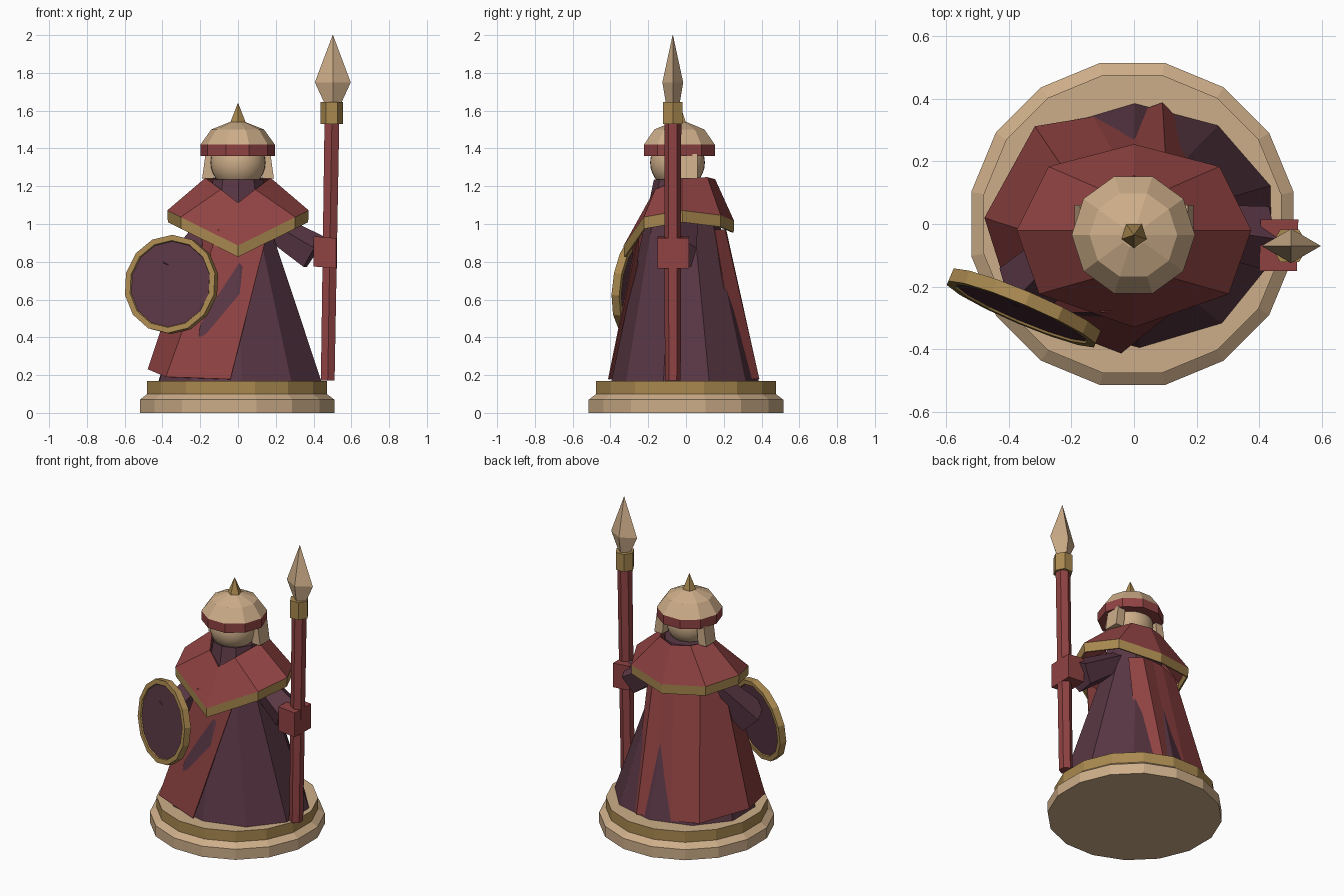
import bpy, bmesh
from math import cos, sin, pi, radians
from mathutils import Vector, Matrix

if "Cube" in bpy.data.objects:
    bpy.data.objects.remove(bpy.data.objects["Cube"])


def material(name, rgb):
    m = bpy.data.materials.new(name)
    m.use_nodes = True
    m.diffuse_color = (*rgb, 1)
    m.node_tree.nodes["Principled BSDF"].inputs["Base Color"].default_value = (*rgb, 1)
    return m


TAN = material("tan", (0.61, 0.42, 0.25))
GOLD = material("gold", (0.40, 0.25, 0.08))
RED = material("red", (0.28, 0.055, 0.055))
PURPLE = material("purple", (0.10, 0.038, 0.058))


def ring(x, y, z, rx, ry, n, turn=0.0):
    """Flat ring of n points around (x, y) at height z."""
    return [(x + rx * cos(radians(turn) + 2 * pi * i / n),
             y + ry * sin(radians(turn) + 2 * pi * i / n), z) for i in range(n)]


def loft(name, rings, mats, closed=True, caps=True, bands=None, thick=0.0):
    """Skin between rings of points; bands gives a material index per row."""
    bm = bmesh.new()
    rows = [[bm.verts.new(p) for p in r] for r in rings]
    n = len(rows[0])
    for k, (a, b) in enumerate(zip(rows, rows[1:])):
        for i in range(n if closed else n - 1):
            j = (i + 1) % n
            f = bm.faces.new((a[i], a[j], b[j], b[i]))
            f.material_index = bands[k] if bands else 0
    if caps:
        bm.faces.new(rows[0][::-1])
        bm.faces.new(rows[-1])
    bmesh.ops.remove_doubles(bm, verts=bm.verts, dist=0.0005)
    bmesh.ops.recalc_face_normals(bm, faces=bm.faces)
    mesh = bpy.data.meshes.new(name)
    bm.to_mesh(mesh)
    bm.free()
    for m in mats:
        mesh.materials.append(m)
    ob = bpy.data.objects.new(name, mesh)
    bpy.context.collection.objects.link(ob)
    if thick:
        mod = ob.modifiers.new("thickness", "SOLIDIFY")
        mod.thickness = thick
        mod.offset = 0
    return ob


def tube(name, start, end, r0, r1, n, mat, turn=0.0):
    """Tapered prism between two points."""
    a, b = Vector(start), Vector(end)
    q = (b - a).to_track_quat("Z", "Y")
    rings = [[p + q @ Vector(v) for v in ring(0, 0, 0, r, r, n, turn)]
             for p, r in ((a, r0), (b, r1))]
    return loft(name, rings, [mat])


# Stepped base: tan foot and top, gold upper side
base = loft("base", [ring(-0.005, 0, z, r, r, 16, 11.25) for z, r in
                     ((0, 0.525), (0.07, 0.525), (0.1, 0.485), (0.17, 0.485))],
            [TAN, GOLD], bands=[0, 0, 1])

# Long robe
loft("robe", [ring(0.01, -0.005, 0.17, 0.45, 0.39, 10, 19),
              ring(0, -0.02, 0.95, 0.19, 0.21, 10, 19),
              ring(0, -0.02, 1.235, 0.14, 0.15, 10, 19)], [PURPLE])

# Cape wrapped round the right side and the back, with narrow folds
cape_top = [(0.16, -0.25), (-0.1, -0.28), (-0.23, -0.06), (-0.2, 0.14),
            (-0.05, 0.2), (0.03, 0.21), (0.1, 0.205), (0.17, 0.15)]
cape_hem = [(-0.04, -0.41), (-0.38, -0.28), (-0.475, 0.02), (-0.315, 0.31),
            (-0.13, 0.34), (-0.02, 0.345), (0.09, 0.385), (0.19, 0.28)]
hem_z = (0.178, 0.19, 0.23, 0.2, 0.18, 0.18, 0.18, 0.18)
loft("cape", [[(x, y, 0.97) for x, y in cape_top],
              [(x, y, z) for (x, y), z in zip(cape_hem, hem_z)]],
     [RED], closed=False, caps=False, thick=0.006)


# Shoulder mantle: half outline from front to back, mirrored
def mirrored(half):
    return half + [(-x, y, z) for x, y, z in half[-2:0:-1]]


collar = mirrored([(0, -0.2, 1.11), (0.09, -0.16, 1.18), (0.17, -0.02, 1.24),
                   (0.11, 0.11, 1.245), (0, 0.15, 1.235)])
rim = mirrored([(0, -0.325, 0.885), (0.3, -0.22, 1.035), (0.37, -0.02, 1.07),
                (0.27, 0.18, 1.045), (0, 0.25, 1.015)])
hem = [(x * 0.99, y * 0.99, z - 0.06) for x, y, z in rim]
loft("mantle", [collar, rim, hem], [RED, GOLD], caps=False, bands=[0, 1], thick=0.01)

# Head
bpy.ops.mesh.primitive_uv_sphere_add(segments=32, ring_count=16, radius=0.145,
                                     location=(0, -0.045, 1.325))
head = bpy.context.object
head.name = "head"
head.data.materials.append(TAN)
bpy.ops.object.shade_smooth()

# Helmet with red band, ear flaps and spike
loft("helmet", [ring(-0.002, -0.035, z, r, r, 10) for z, r in
                ((1.36, 0.197), (1.42, 0.197), (1.5, 0.14), (1.54, 0.04))],
     [RED, TAN], bands=[0, 1, 1]).data.polygons[-1].material_index = 1
loft("helmet_spike", [ring(0, -0.035, z, r, r, 5, -90)
                      for z, r in ((1.52, 0.05), (1.64, 0.001))], [GOLD])
for side, s in (("left", 1), ("right", -1)):
    loft(side + "_ear_flap", [[(s * x, y, z) for x, y in
                               ((a, -0.04), (b, -0.04), (b, 0.06), (a, 0.06))]
                              for z, a, b in ((1.24, 0.13, 0.19), (1.37, 0.12, 0.172))], [TAN])

# Sleeves and the hand on the spear
tube("left_sleeve", (0.12, 0, 1.02), (0.4, -0.04, 0.845), 0.07, 0.105, 5, PURPLE, 90)
tube("right_sleeve", (-0.13, 0, 1.02), (-0.34, -0.2, 0.72), 0.07, 0.11, 5, PURPLE, 90)
loft("left_hand", [[(x, y, z + dz) for x, y, dz in
                    ((0.4, -0.15, 0), (0.52, -0.15, -0.01),
                     (0.525, 0.015, -0.01), (0.405, 0.015, 0))]
                   for z in (0.775, 0.935)], [RED])

# Spear
tube("spear_shaft", (0.475, -0.07, 0.172), (0.497, -0.07, 1.54), 0.042, 0.045, 6, RED)
loft("spear_collar", [ring(0.497, -0.07, z, 0.06, 0.06, 6) for z in (1.53, 1.645)], [GOLD])
loft("spear_head", [ring(0.502, -0.07, z, rx, ry, 4) for z, rx, ry in
                    ((1.63, 0.04, 0.035), (1.75, 0.095, 0.055), (2.0, 0.001, 0.001))], [TAN])

# Round shield: gold rim, slightly recessed purple faces
shield = loft("shield", [ring(0, 0, z, r, r, 14, 90 / 7) for z, r in
                         ((-0.015, 0.228), (-0.022, 0.232), (-0.022, 0.262),
                          (0.022, 0.262), (0.022, 0.232), (0.015, 0.228))], [GOLD, PURPLE])
for p in shield.data.polygons:
    if len(p.vertices) == 14:
        p.material_index = 1
shield.matrix_world = (Matrix.Translation((-0.352, -0.268, 0.68))
                       @ Matrix.Rotation(radians(-23), 4, "Z")
                       @ Matrix.Rotation(radians(83), 4, "X"))
